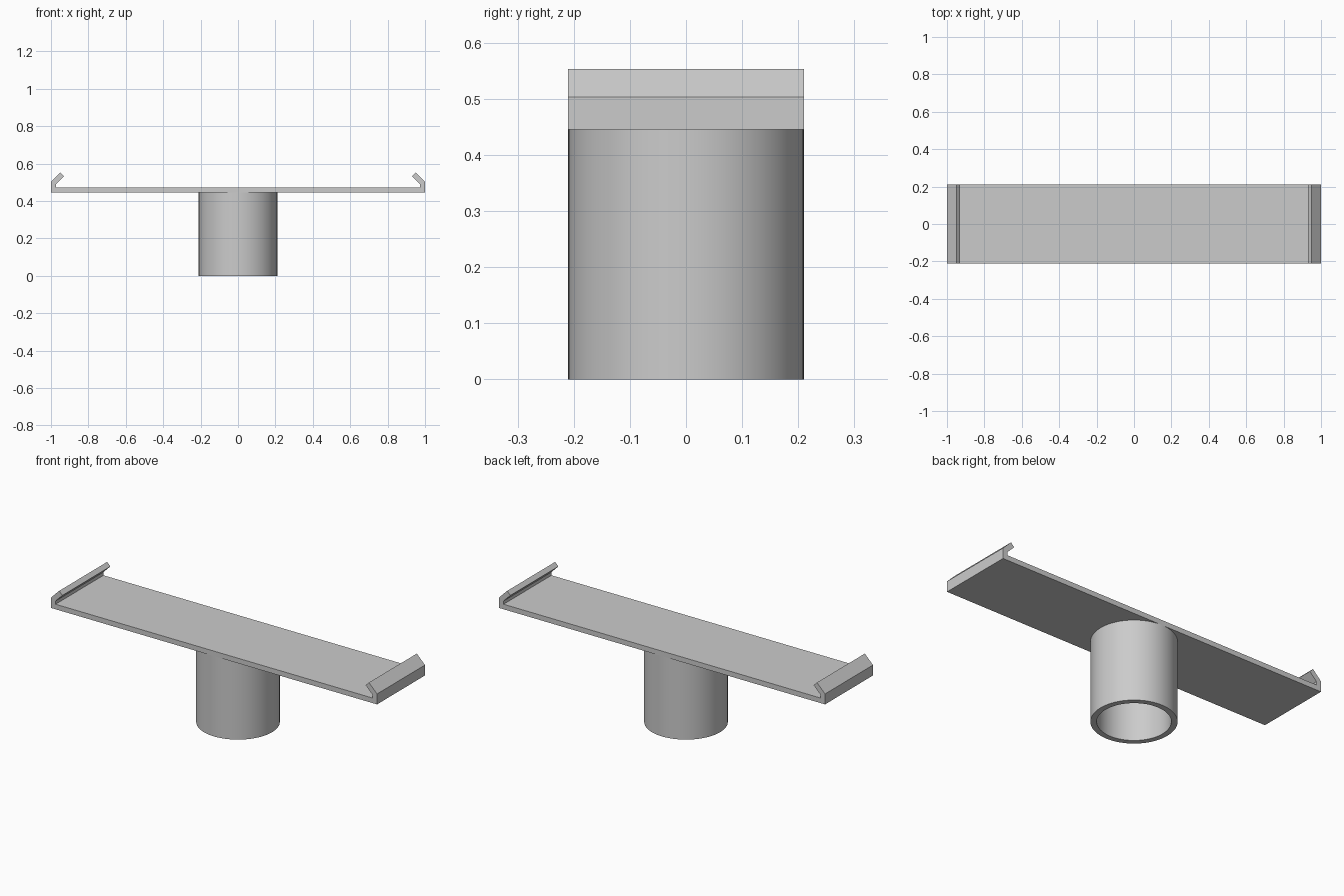
import bpy, bmesh, math
from mathutils import Vector

cube = bpy.data.objects.get("Cube")
if cube:
    bpy.data.objects.remove(cube, do_unlink=True)

grey = bpy.data.materials.new("light_grey")
grey.use_nodes = True
colour = (0.6, 0.6, 0.6, 1)
grey.diffuse_color = colour
grey.node_tree.nodes["Principled BSDF"].inputs["Base Color"].default_value = colour

RADIUS, BORE = 0.21, 0.18
BASE, FLOOR = 0.445, 0.473


def finish(name, bm):
    bmesh.ops.recalc_face_normals(bm, faces=bm.faces)
    mesh = bpy.data.meshes.new(name)
    bm.to_mesh(mesh)
    bm.free()
    mesh.materials.append(grey)
    obj = bpy.data.objects.new(name, mesh)
    bpy.context.collection.objects.link(obj)
    return obj


# Tray: flat plate with inward-bent lips, extruded front to back
half = [(1, BASE), (1, 0.503), (0.95, 0.553), (0.93, 0.533), (0.972, 0.491), (0.972, FLOOR)]
profile = half + [(-x, z) for x, z in reversed(half)]
bm = bmesh.new()
face = bm.faces.new([bm.verts.new((x, -RADIUS, z)) for x, z in profile])
out = bmesh.ops.extrude_face_region(bm, geom=[face])
moved = [v for v in out["geom"] if isinstance(v, bmesh.types.BMVert)]
bmesh.ops.translate(bm, verts=moved, vec=(0, 2 * RADIUS, 0))
finish("clip_tray", bm)

# Socket: open tube below the tray, spun from its wall section
bm = bmesh.new()
ring = [bm.verts.new(p) for p in
        [(BORE, 0, BASE), (BORE, 0, 0), (RADIUS, 0, 0), (RADIUS, 0, BASE)]]
edges = [bm.edges.new(pair) for pair in zip(ring, ring[1:])]
bmesh.ops.spin(bm, geom=ring + edges, cent=(0, 0, 0), axis=(0, 0, 1),
               angle=math.tau, steps=96, use_duplicate=False)
bmesh.ops.remove_doubles(bm, verts=bm.verts, dist=0.0001)
# Make the wall face away from its own centre line
middle = (RADIUS + BORE) / 2
bm.normal_update()
for f in bm.faces:
    c = f.calc_center_median()
    radial = Vector((c.x, c.y, 0))
    away = radial.normalized() * (radial.length - middle)
    if abs(f.normal.z) > 0.5:
        away = Vector((0, 0, -1))
    if f.normal.dot(away) < 0:
        f.normal_flip()
mesh_obj = finish("socket_tube", bm)

bpy.ops.object.select_all(action="DESELECT")
mesh_obj.select_set(True)
bpy.context.view_layer.objects.active = mesh_obj
bpy.ops.object.shade_smooth_by_angle(angle=math.radians(30))
